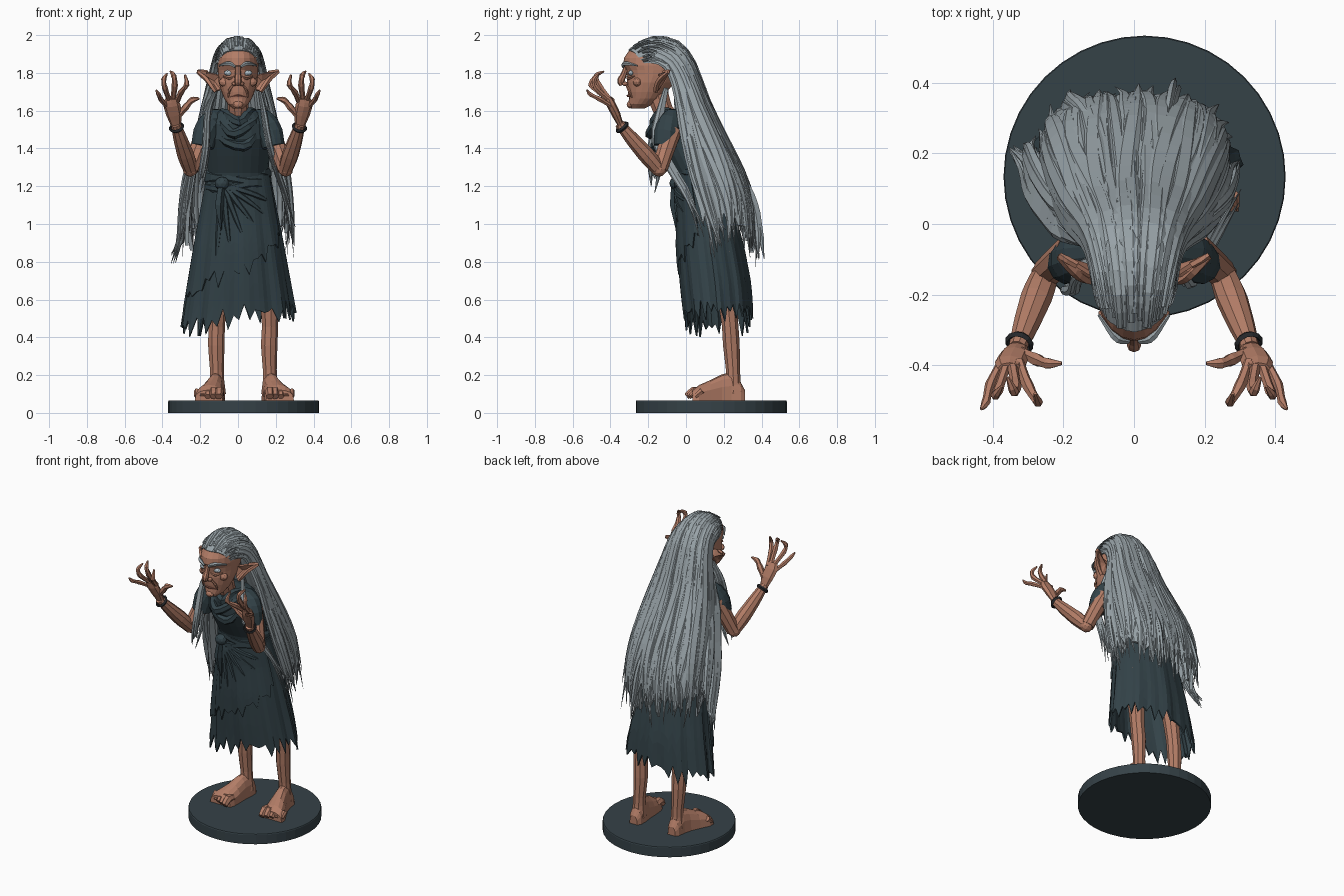
import bpy, bmesh, math, random
from mathutils import Vector as V, Matrix
random.seed(7)
R = random.uniform
PI = math.pi

def mat(name, c):
    m = bpy.data.materials.new(name)
    m.diffuse_color = (*c, 1)
    return m

SKIN = mat("warm_skin", (0.45, 0.205, 0.135))
LIP = mat("dark_skin", (0.27, 0.10, 0.07))
HAIR = mat("grey_hair", (0.315, 0.365, 0.39))
CLOTH = mat("dark_cloth", (0.033, 0.055, 0.065))
STONE = mat("base_slate", (0.036, 0.054, 0.064))
IRON = mat("bracelet_iron", (0.02, 0.022, 0.025))
EYE = mat("pale_eye", (0.42, 0.50, 0.55))

def cr(pts, t):
    """Catmull-Rom point at t in 0..1 along pts."""
    n = len(pts) - 1
    s = min(max(t, 0), 1) * n
    i = min(int(s), n - 1)
    f = s - i
    p1, p2 = V(pts[i]), V(pts[i + 1])
    p0 = V(pts[i - 1]) if i else p1 * 2 - p2
    p3 = V(pts[i + 2]) if i + 2 <= n else p2 * 2 - p1
    return 0.5 * (2 * p1 + (p2 - p0) * f + (2 * p0 - 5 * p1 + 4 * p2 - p3) * f * f + (3 * p1 - p0 - 3 * p2 + p3) * f ** 3)

def lin(vals, t):
    s = t * (len(vals) - 1)
    i = min(int(s), len(vals) - 2)
    return vals[i] + (vals[i + 1] - vals[i]) * (s - i)

class Part:
    def __init__(self, name, m):
        self.name, self.m, self.bm = name, m, bmesh.new()

    def loft(self, rings, closed=True, cap=True):
        vs = [[self.bm.verts.new(p) for p in r] for r in rings]
        n = len(vs[0])
        fs = []
        for a, b in zip(vs, vs[1:]):
            for j in range(n if closed else n - 1):
                k = (j + 1) % n
                fs.append(self.bm.faces.new((a[j], a[k], b[k], b[j])))
        if closed and cap:
            fs += [self.bm.faces.new(vs[0]), self.bm.faces.new(vs[-1])]
            bmesh.ops.recalc_face_normals(self.bm, faces=fs)

    def tube(self, path, radii, n=6, steps=10, side=None, flat=1.0):
        d = V(path[-1]) - V(path[0])
        ref = V(side) if side else (V((0, 0, 1)) if abs(d.x) > 0.7 * d.length else V((1, 0, 0)))
        rings = []
        for i in range(steps + 1):
            t = i / steps
            p = cr(path, t)
            T = (cr(path, t + 0.02) - cr(path, t - 0.02)).normalized()
            a = (ref - T * ref.dot(T)).normalized()
            b = T.cross(a) * flat
            r = lin(radii, t)
            rings.append([p + (a * math.cos(2 * PI * k / n) + b * math.sin(2 * PI * k / n)) * r for k in range(n)])
        self.loft(rings)

    def ball(self, c, s, sub=2):
        bmesh.ops.create_icosphere(self.bm, subdivisions=sub, radius=1,
                                   matrix=Matrix.Translation(c) @ Matrix.Diagonal((*s, 1)))

    def done(self, thick=0, offset=0):
        me = bpy.data.meshes.new(self.name)
        self.bm.to_mesh(me)
        self.bm.free()
        ob = bpy.data.objects.new(self.name, me)
        bpy.context.collection.objects.link(ob)
        me.materials.append(self.m)
        if thick:
            md = ob.modifiers.new("thickness", 'SOLIDIFY')
            md.thickness, md.offset = thick, offset

def ell(z, cx, cy, rx, ry, n=20):
    return [(cx + rx * math.cos(2 * PI * k / n), cy + ry * math.sin(2 * PI * k / n), z) for k in range(n)]

def mx(pts, s):
    return [(p[0] * s, p[1], p[2]) for p in pts]

# round base
p = Part("round_base", STONE)
p.loft([ell(z, 0.03, 0.134, r, r, 40) for z, r in ((0, 0.4), (0.06, 0.4), (0.065, 0.397))])
p.done()

# legs and feet
for nm, s, ax, tx in (("left", -1, -0.112, -0.155), ("right", 1, 0.168, 0.222)):
    p = Part(nm + "_leg", SKIN)
    p.tube([(ax, 0.25, 0.1), (ax, 0.25, 0.2), (ax - .004, 0.24, 0.36), (ax, 0.23, 0.5), (ax * .9, 0.19, 0.85)],
           [0.048, 0.036, 0.045, 0.044, 0.065], 9, 10)
    p.done()
    p = Part(nm + "_foot", SKIN)
    rings = []
    for y, f, w, h in ((0.312, 0, .028, .055), (0.29, 0, .042, .095), (0.24, .05, .046, .15), (0.19, .25, .05, .138),
                       (0.13, .55, .064, .108), (0.07, .9, .078, .082), (0.035, 1, .074, .055)):
        cx = ax + (tx - ax) * f
        rings.append([(cx + w * math.cos(PI * k / 8), y, 0.066 + h * math.sin(PI * k / 8) ** 0.7) for k in range(9)])
    p.loft(rings)
    for k in range(5):
        x = tx + s * (-0.058 + 0.029 * k)
        y = 0.004 + 0.011 * k
        r = 0.025 - 0.002 * k
        p.tube([(x, 0.08, 0.11), (x + s * .003, y + .035, 0.116), (x + s * .005, y, 0.087)], [r * .9, r, r * .8], 6, 4)
    p.done()

# skirt surface, folded and flaring towards the hem
KEYS = [(1.26, .065, .16, .115), (1.1, .105, .195, .145), (0.9, .13, .23, .17), (0.7, .155, .262, .18),
        (0.5, .172, .295, .175), (0.3, .178, .32, .178)]

def surf(a, z, sc=1.0):
    t = (1.26 - z) / 0.96
    cy, rx, ry = (lin([k[i] for k in KEYS], t) for i in (1, 2, 3))
    f = sc + (0.012 + 0.05 * t) * (math.sin(9 * a + 1) * .6 + math.sin(17 * a + 2 * z) * .4)
    return V((0.005 + rx * f * math.cos(a), cy + ry * f * math.sin(a), z))

def skirt(name, a0, a1, n, sc, hem):
    p = Part(name, CLOTH)
    hems = [hem(i / n) + (R(0.01, 0.08) if i % 2 else R(-0.06, 0.03)) for i in range(n + 1)]
    if a1 - a0 > 6:
        hems[-1] = hems[0]
    p.loft([[surf(a0 + (a1 - a0) * j / n, 1.26 + (hems[j] - 1.26) * i / 10, sc) for j in range(n + 1)]
            for i in range(11)], closed=False)
    p.done(0.01)

skirt("skirt", -PI, PI, 64, 1.0, lambda t: 0.495 - 0.045 * math.cos(2 * PI * t))
skirt("wrap_overskirt", -PI + .15, -.35, 26, 1.045, lambda t: 0.56 + 0.36 * t)

# knot with folds fanning out of it
p = Part("waist_knot", CLOTH)
p.ball((-0.085, -0.055, 1.215), (0.04, 0.033, 0.035))
for k in range(6):
    a1, z1 = -PI / 2 - 0.5 + 0.34 * k, 0.75 + 0.07 * k
    p.tube([surf(-PI / 2 - 0.5 + (a1 + PI / 2 + 0.5) * t, 1.21 + (z1 - 1.21) * t ** 1.2, 1.03) for t in (0, .25, .5, .75, 1)],
           [0.016, 0.02, 0.016, 0.004], 6, 8)
p.tube([(-0.085, -0.06, 1.22), (-0.1, -0.06, 1.1), (-0.09, -0.05, 0.97)], [0.018, 0.026, 0.004], 5, 6)
p.done()

# waist sash
p = Part("waist_sash", CLOTH)
for z, tilt in ((1.2, .015), (1.235, -.012), (1.265, .02)):
    rings = []
    for e, dz in ((0.0, .022), (.01, .01), (.01, -.01), (0.0, -.022)):
        rings.append([(q[0], q[1], q[2] + dz + tilt * math.sin(3 * q[0] / .17)) for q in ell(z, 0, .065, .164 + e, .116 + e)])
    p.loft(rings, cap=False)
p.done(0.008)

# bodice
p = Part("bodice", CLOTH)
p.loft([ell(*r, 22) for r in ((1.18, 0, .075, .165, .115), (1.27, 0, .05, .16, .12), (1.36, 0, .012, .168, .135),
                              (1.45, 0, -.025, .175, .148), (1.53, 0, -.04, .165, .14), (1.59, 0, -.06, .12, .1),
                              (1.61, 0, -.085, .075, .055))])
for k, (w, z, y, x) in enumerate(((.085, 1.535, -.17, .01), (.11, 1.475, -.19, -.02), (.135, 1.41, -.165, .03))):
    p.tube([(-w, -0.08, 1.60 - .02 * k), (-w * .6, y + .03, z + .04), (x, y, z), (w * .6, y + .03, z + .055),
            (w, -0.08, 1.60 - .02 * k)], [.015, .024, .027, .024, .015], 6, 10)
p.done()

# neck
p = Part("neck", SKIN)
p.tube([(0, -0.07, 1.53), (0, -0.12, 1.6), (0, -0.16, 1.72)], [.065, .055, .06], 10, 6)
p.done()

# sleeves, arms, hands, bracelets
FINGERS = [([(.318, -.365, 1.57), (.275, -.385, 1.62), (.245, -.395, 1.655), (.205, -.395, 1.665)], .018),
           ([(.326, -.39, 1.64), (.30, -.46, 1.70), (.272, -.505, 1.737), (.28, -.48, 1.79)], .0155),
           ([(.345, -.40, 1.655), (.335, -.46, 1.735), (.34, -.475, 1.785), (.358, -.435, 1.808)], .0155),
           ([(.362, -.40, 1.65), (.387, -.475, 1.72), (.393, -.485, 1.765), (.375, -.46, 1.797)], .0145),
           ([(.375, -.39, 1.62), (.408, -.455, 1.66), (.42, -.505, 1.685), (.433, -.525, 1.71)], .0135)]
for nm, s in (("left", -1), ("right", 1)):
    p = Part(nm + "_sleeve", CLOTH)
    p.tube(mx([(.08, -.05, 1.56), (.135, -.075, 1.55), (.17, -.10, 1.49), (.188, -.112, 1.41)], s),
           [.045, .06, .068, .06], 11, 7, side=(0, 1, 0.3))
    p.done()
    p = Part(nm + "_arm", SKIN)
    p.tube(mx([(.17, -.07, 1.5), (.21, -.105, 1.4), (.25, -.14, 1.29)], s), [.05, .047, .042], 9, 6, side=(0, 1, 0))
    p.ball((.253 * s, -.143, 1.288), (.04, .04, .038))
    p.tube(mx([(.25, -.14, 1.285), (.275, -.205, 1.36), (.305, -.285, 1.45), (.33, -.352, 1.53)], s),
           [.038, .046, .038, .026], 9, 8, side=(1, 0, 0))
    p.done()
    p = Part(nm + "_hand", SKIN)
    p.tube(mx([(.328, -.345, 1.52), (.338, -.37, 1.58), (.35, -.395, 1.63), (.352, -.41, 1.665)], s),
           [.026, .042, .045, .034], 8, 6, side=(1, 0, 0), flat=0.55)
    for f, r in FINGERS:
        p.tube(mx(f, s), [r, r * .9, r * 1.1, r * .8, r * .95, r * .7, r * .3], 6, 9)
    p.done()
    p = Part(nm + "_bracelet", IRON)
    c, ax = V((.325 * s, -.338, 1.512)), V((.26 * s, -.68, .8)).normalized()
    u = ax.cross(V((0, 0, 1))).normalized()
    w = ax.cross(u)
    p.loft([[c + (u * math.cos(g) + w * math.sin(g)) * (.034 + .008 * math.cos(h)) + ax * .011 * math.sin(h)
             for h in (0, PI / 2, PI, 1.5 * PI)] for g in [2 * PI * k / 12 for k in range(13)]], cap=False)
    p.done()

# head
p = Part("head", SKIN)
p.loft([ell(z, 0, (yf + yb) / 2, rx, (yb - yf) / 2, 20) for z, yf, yb, rx in (
    (1.612, -.29, -.22, .028), (1.635, -.305, -.17, .055), (1.665, -.302, -.13, .074), (1.7, -.308, -.1, .088),
    (1.75, -.312, -.06, .102), (1.785, -.31, -.04, .106), (1.815, -.316, -.03, .108), (1.84, -.332, -.02, .109),
    (1.88, -.328, -.02, .105), (1.92, -.30, -.03, .092), (1.955, -.26, -.06, .065), (1.97, -.2, -.1, .03))])
p.tube([(0, -.315, 1.835), (0, -.33, 1.79), (0, -.345, 1.758), (0, -.338, 1.735)], [.013, .016, .021, .013], 8, 8)
p.ball((0, -.296, 1.632), (.028, .018, .02))
for s in (-1, 1):
    p.ball((.02 * s, -.322, 1.742), (.014, .016, .012))
    p.ball((.06 * s, -.256, 1.752), (.042, .025, .028))
    p.tube(mx([(.022, -.318, 1.74), (.045, -.303, 1.71), (.052, -.287, 1.67)], s), [.005, .008, .004], 5, 6)
    p.tube(mx([(.018, -.312, 1.782), (.048, -.306, 1.769), (.08, -.272, 1.783)], s), [.004, .007, .003], 5, 6)
p.done()
p = Part("lips", LIP)
p.tube([(-.042, -.288, 1.672), (0, -.308, 1.679), (.042, -.288, 1.672)], [.002, .007, .002], 5, 6)
p.done()

for nm, s in (("left", -1), ("right", 1)):
    e = Part(nm + "_eye", EYE)
    e.ball((.047 * s, -.29, 1.80), (.028, .016, .016))
    e.done()
    e = Part(nm + "_eyebrow", HAIR)
    e.tube(mx([(.015, -.334, 1.832), (.05, -.322, 1.85), (.1, -.258, 1.838)], s), [.007, .013, .004], 5, 7)
    e.done()
    # pointed ear: dished fan
    e = Part(nm + "_ear", SKIN)
    rim = [(.092, -.15, 1.71), (.12, -.16, 1.704), (.142, -.155, 1.735), (.17, -.135, 1.77), (.214, -.09, 1.808),
           (.165, -.115, 1.803), (.125, -.14, 1.795), (.095, -.14, 1.785)]
    c = e.bm.verts.new((.125 * s, -.12, 1.755))
    vs = [e.bm.verts.new(q) for q in mx(rim, s)]
    for a, b in zip(vs, vs[1:] + vs[:1]):
        e.bm.faces.new((c, a, b))
    e.tube(mx(rim[1:6], s), [.007, .008, .008, .003, .006], 5, 10)
    e.done(0.012)

# hair: flow lines from the hairline over the crown and down the back
F0 = [(0, -.305, 1.92), (0, -.2, 1.982), (0, -.06, 1.968), (0, .035, 1.86), (0, .11, 1.66), (0, .205, 1.46),
      (0, .31, 1.25), (0, .365, 1.06), (0, .36, .84)]
F1 = [(.07, -.275, 1.908), (.08, -.2, 1.945), (.1, -.07, 1.915), (.125, .01, 1.81), (.16, .075, 1.63),
      (.195, .155, 1.45), (.225, .245, 1.25), (.23, .3, 1.06), (.215, .31, .85)]
F2 = [(.1, -.225, 1.85), (.113, -.185, 1.85), (.122, -.12, 1.83), (.135, -.075, 1.75), (.18, -.045, 1.61),
      (.21, -.02, 1.45), (.245, .02, 1.25), (.272, .075, 1.06), (.28, .115, .86)]
ROWS = [[(-c[0], *c[1:]), (-b[0], *b[1:]), a, b, c] for a, b, c in zip(F0, F1, F2)]

def flow(u, t, lift=0.0):
    g = lambda u, t: cr([cr(r, (u + 1) / 2) for r in ROWS], t)
    u = max(-1, min(1, u))
    n = (g(min(u + .03, 1), t) - g(max(u - .03, -1), t)).cross(g(u, min(t + .02, 1)) - g(u, max(t - .02, 0)))
    return g(u, t) + n.normalized() * lift

NU, NT = 40, 18
p = Part("hair_mass", HAIR)
tm = [R(.91, 1) - (.05 if j % 2 else 0) for j in range(NU + 1)]
gr = [(0.008 if j % 2 else 0) + R(0, .006) for j in range(NU + 1)]
p.loft([[flow(-1 + 2 * j / NU, tm[j] * i / NT, gr[j] * min(1, .2 + i / 8)) for j in range(NU + 1)]
        for i in range(NT + 1)], closed=False)
p.done(0.02, -1)

p = Part("hair_locks", HAIR)
NL = 46
for k in range(NL):
    u = -.97 + 1.94 * (k + R(0, 1)) / NL
    t0 = R(0, .08) if k % 2 else R(.2, .5)
    t1 = R(.92, 1.0)
    w, ph, fr = R(.03, .09), R(0, 6), R(4, 9)
    path = [flow(u + w * t * math.sin(ph + fr * t), t, .005) for t in [t0 + (t1 - t0) * i / 8 for i in range(9)]]
    path[-1] += V((R(-.03, .03), R(-.01, .03), R(-.07, .02)))
    r = R(.02, .034)
    p.tube(path, [r * .3, r * .55, r * .9, r, r * 1.1, r, r * .7, .0015], 6, 16,
           side=flow(u + .05, .6) - flow(u - .05, .6), flat=.42)
p.done()

# loose locks at the sides and front
p = Part("loose_locks", HAIR)
LOOSE = [([(-.11, -.11, 1.72), (-.155, -.13, 1.6), (-.165, -.165, 1.42), (-.185, -.165, 1.28), (-.2, -.175, 1.15)], 4, .017),
         ([(.11, -.11, 1.72), (.135, -.14, 1.6), (.16, -.165, 1.45), (.2, -.09, 1.3), (.25, 0, 1.15), (.285, .08, .92)], 4, .018),
         ([(-.14, -.05, 1.66), (-.2, -.02, 1.5), (-.24, .03, 1.3), (-.285, .1, 1.1), (-.3, .16, .92), (-.335, .21, .77)], 9, .024),
         ([(-.15, 0, 1.6), (-.22, .06, 1.42), (-.265, .13, 1.25), (-.29, .19, 1.08), (-.29, .22, .9)], 5, .024),
         ([(.15, -.02, 1.62), (.21, .03, 1.45), (.255, .08, 1.25), (.275, .14, 1.05), (.29, .18, .88)], 6, .022),
         ([(.08, .22, 1.35), (.1, .33, 1.15), (.11, .37, .97), (.1, .395, .79)], 4, .02),
         ([(-.1, .2, 1.4), (-.15, .3, 1.2), (-.19, .34, 1.02), (-.2, .36, .86)], 4, .02)]
for path, n, r in LOOSE:
    for _ in range(n):
        o = V((R(-.02, .02), R(-.03, .03), 0))
        q = [V(c) + o * (.4 + .6 * i / len(path)) for i, c in enumerate(path)]
        q[-1] += V((R(-.02, .02), R(-.02, .02), R(0, .1)))
        p.tube(q, [r * .4, r, r * 1.1, r * .8, .0015], 6, 12, side=(.3, 1, 0), flat=.6)
p.done()
